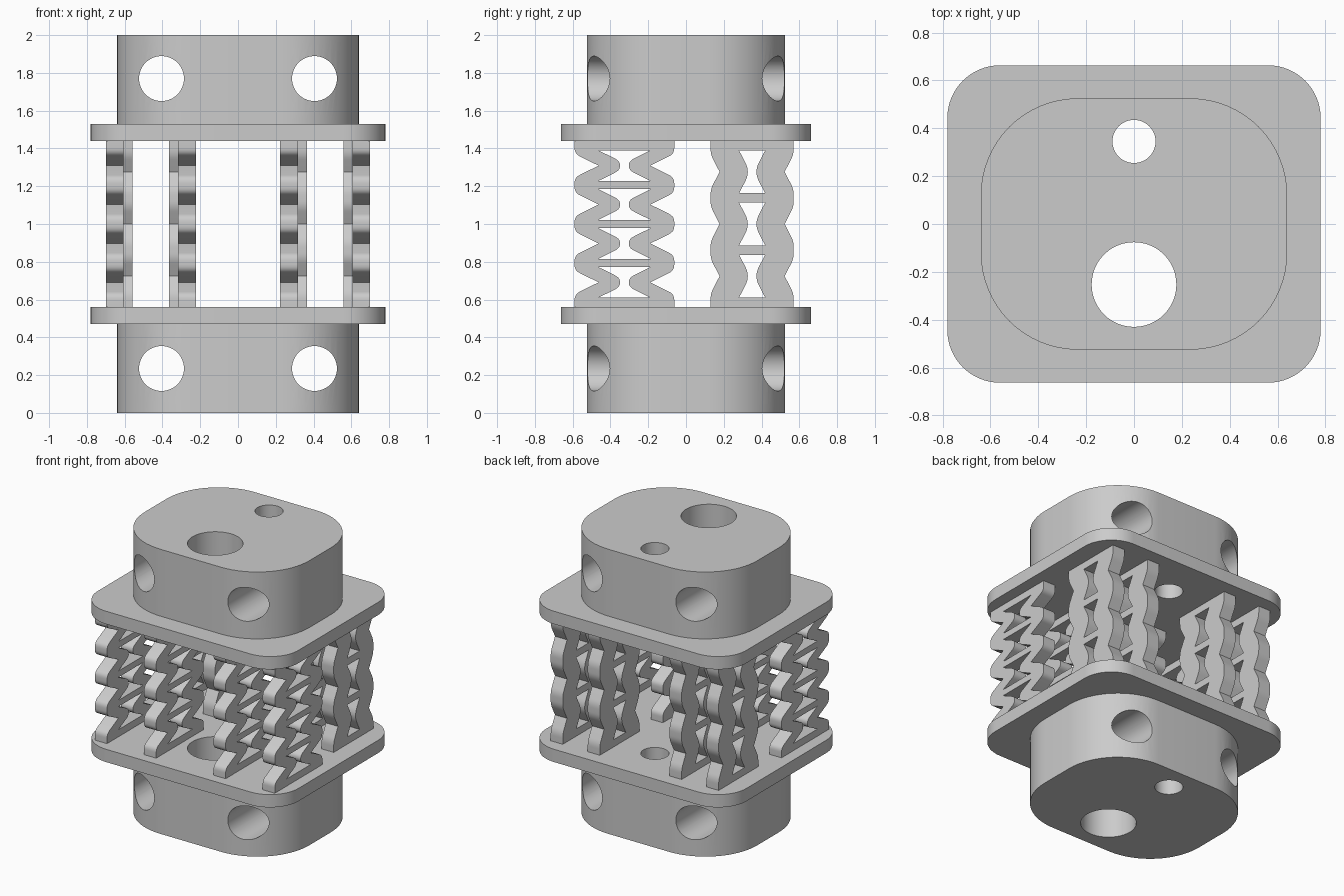
import bpy, bmesh
from math import cos, sin, pi, radians
from mathutils import Matrix

cube = bpy.data.objects.get("Cube")
if cube:
    bpy.data.objects.remove(cube)

grey = bpy.data.materials.new("light grey")
grey.use_nodes = True
grey.diffuse_color = (0.6, 0.6, 0.6, 1)
grey.node_tree.nodes["Principled BSDF"].inputs["Base Color"].default_value = (0.6, 0.6, 0.6, 1)


def arc(cx, cy, r, start, end, n):
    angles = [radians(start + (end - start) * i / n) for i in range(n + 1)]
    return [(cx + r * cos(a), cy + r * sin(a)) for a in angles]


def circle(cx, cy, r):
    return arc(cx, cy, r, 0, 360, 48)[:-1]


def rounded_rect(hx, hy, r):
    corners = [(1, 1, 0), (-1, 1, 90), (-1, -1, 180), (1, -1, 270)]
    return [p for sx, sy, a in corners
            for p in arc(sx * (hx - r), sy * (hy - r), r, a, a + 90, 16)]


def evaluated_mesh(obj):
    return bpy.data.meshes.new_from_object(obj.evaluated_get(bpy.context.evaluated_depsgraph_get()))


def extrude_mesh(name, loops, depth):
    """Fill an outline with holes and extrude it, centred on its plane."""
    curve = bpy.data.curves.new(name, "CURVE")
    curve.dimensions = "2D"
    curve.fill_mode = "BOTH"
    curve.extrude = depth / 2
    for loop in loops:
        spline = curve.splines.new("POLY")
        spline.points.add(len(loop) - 1)
        for point, (u, v) in zip(spline.points, loop):
            point.co = (u, v, 0, 1)
        spline.use_cyclic_u = True
    temp = bpy.data.objects.new(name, curve)
    bpy.context.collection.objects.link(temp)
    mesh = evaluated_mesh(temp)
    bpy.data.objects.remove(temp)
    bm = bmesh.new()
    bm.from_mesh(mesh)
    bmesh.ops.remove_doubles(bm, verts=bm.verts, dist=1e-5)
    bmesh.ops.recalc_face_normals(bm, faces=bm.faces)
    bm.to_mesh(mesh)
    bm.free()
    mesh.materials.clear()
    mesh.materials.append(grey)
    return mesh


def add(name, mesh, matrix):
    obj = bpy.data.objects.new(name, mesh)
    bpy.context.collection.objects.link(obj)
    obj.matrix_world = matrix
    return obj


def smooth(obj):
    bpy.ops.object.select_all(action="DESELECT")
    obj.select_set(True)
    bpy.context.view_layer.objects.active = obj
    bpy.ops.object.shade_smooth_by_angle(angle=radians(25))


def soften(points, indices, r):
    """Round the chosen corners of a closed loop with a short quadratic curve."""
    out = []
    for i, (x, y) in enumerate(points):
        if i not in indices:
            out.append((x, y))
            continue
        ends = []
        for qx, qy in (points[i - 1], points[(i + 1) % len(points)]):
            length = ((qx - x) ** 2 + (qy - y) ** 2) ** 0.5
            t = min(r / length, 0.49)
            ends.append((x + (qx - x) * t, y + (qy - y) * t))
        (ax, ay), (bx, by) = ends
        for k in range(6):
            t = k / 5
            out.append(((1 - t) ** 2 * ax + 2 * t * (1 - t) * x + t * t * bx,
                        (1 - t) ** 2 * ay + 2 * t * (1 - t) * y + t * t * by))
    return out


# Bow-tie lattice profile: zigzag outer walls and pinched windows
def lattice_loops(cells, pitch, outer, dent, rise, corner, waist, half, waist_half, r):
    centres = [(i - (cells - 1) / 2) * pitch for i in range(cells)]
    side = [(outer, -0.44)]
    for c in centres:
        side += [(outer, c - rise), (dent, c), (outer, c + rise)]
    side.append((outer, 0.44))
    n = len(side)
    outline = side + [(-u, v) for u, v in reversed(side)]
    bulges = {i for i, (u, v) in enumerate(outline)
              if abs(u) == outer and i % n not in (0, n - 1)}
    loops = [soften(outline, bulges, r)]
    for c in centres:
        window = [(corner, c - half), (waist, c - waist_half), (waist, c + waist_half),
                  (corner, c + half), (-corner, c + half), (-waist, c + waist_half),
                  (-waist, c - waist_half), (-corner, c - half)]
        loops.append(soften(window, {1, 2, 5, 6}, 0.03))
    return loops


# End blocks and flanges, with two vertical through holes
bores = [circle(0, 0.345, 0.09), circle(0, -0.253, 0.177)]
block = extrude_mesh("block", [rounded_rect(0.64, 0.525, 0.405)] + bores, 0.47)
flange = extrude_mesh("flange", [rounded_rect(0.78, 0.663, 0.22)] + bores, 0.09)

for level, block_z, hole_z, flange_z in (("lower", 0.235, 0.235, 0.515),
                                         ("upper", 1.765, 1.77, 1.485)):
    body = add(level + "_block", block.copy(), Matrix.Translation((0, 0, block_z)))
    # Cross holes running front to back
    for x in (-0.405, 0.405):
        drill = add("cross_hole_cutter", extrude_mesh("cutter", [circle(0, 0, 0.119)], 2),
                    Matrix.Translation((x, 0, hole_z)) @ Matrix.Rotation(pi / 2, 4, "X"))
        cut = body.modifiers.new("cross_hole", "BOOLEAN")
        cut.object = drill
        cut.solver = "EXACT"
        bpy.context.view_layer.update()
        mesh = evaluated_mesh(body)
        body.modifiers.clear()
        body.data = mesh
        bpy.data.objects.remove(drill)
    smooth(body)
    smooth(add(level + "_flange", flange.copy(), Matrix.Translation((0, 0, flange_z))))

# Lattice struts, standing in the side plane between the flanges
front = extrude_mesh("front_lattice", lattice_loops(
    4, 0.206, 0.264, 0.137, 0.063, 0.138, 0.023, 0.081, 0.024, 0.03), 0.094)
rear = extrude_mesh("rear_lattice", lattice_loops(
    3, 0.276, 0.22, 0.172, 0.092, 0.069, 0.023, 0.113, 0.025, 0.03), 0.094)
upright = Matrix(((0, 0, 1, 0), (1, 0, 0, 0), (0, 1, 0, 0), (0, 0, 0, 1)))
for name, mesh, y, columns in (("front_lattice", front, -0.326, (0.27, 0.652)),
                               ("rear_lattice", rear, 0.35, (0.318, 0.606))):
    for x in columns:
        for label, s in (("left", 1), ("right", -1)):
            place = "inner" if x < 0.5 else "outer"
            smooth(add(f"{name}_{place}_{label}", mesh.copy(),
                       Matrix.Translation((s * x, y, 1)) @ upright))
